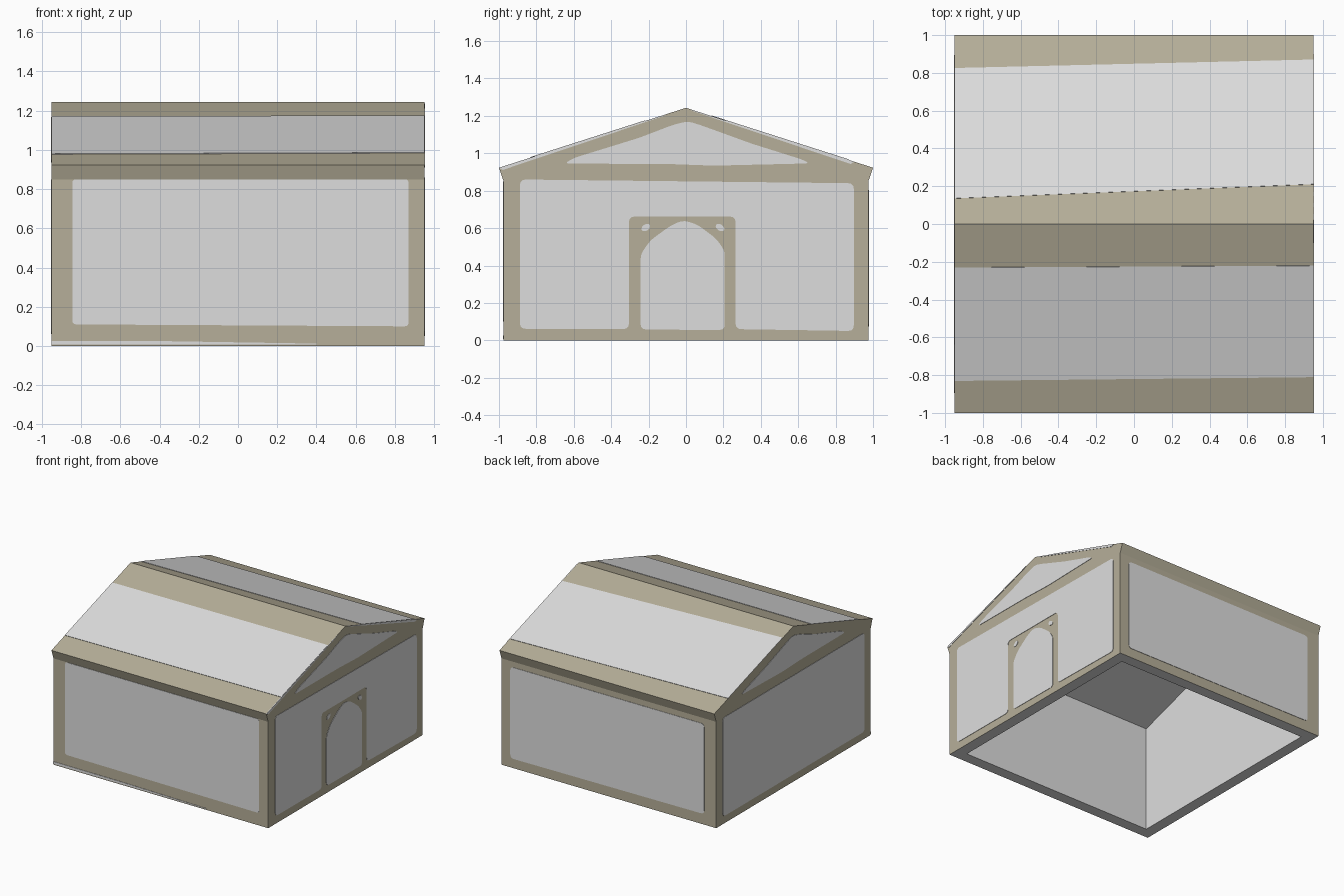
import bpy, bmesh, math
from mathutils import Vector

if "Cube" in bpy.data.objects:
    bpy.data.objects.remove(bpy.data.objects["Cube"])


def material(name, rgb):
    m = bpy.data.materials.new(name)
    m.diffuse_color = (*rgb, 1.0)
    m.use_nodes = True
    m.node_tree.nodes["Principled BSDF"].inputs["Base Color"].default_value = m.diffuse_color
    return m


TAN = material("tan trim", (0.47, 0.43, 0.32))
GREY = material("light grey panel", (0.73, 0.73, 0.73))

HX = 0.95                                   # half length along the ridge
EAVE, RIDGE = 0.923, 1.243
OUTER = [(-0.975, 0), (-0.975, 0.85), (-1, EAVE), (0, RIDGE),
         (1, EAVE), (0.975, 0.85), (0.975, 0)]
INNER = [(-0.885, 0), (-0.885, 0.85), (0, 1.13), (0.885, 0.85), (0.885, 0)]


def finish(bm, name, mats):
    bmesh.ops.recalc_face_normals(bm, faces=bm.faces[:])
    me = bpy.data.meshes.new(name)
    bm.to_mesh(me)
    bm.free()
    for m in mats:
        me.materials.append(m)
    ob = bpy.data.objects.new(name, me)
    bpy.context.collection.objects.link(ob)
    return ob


def rounded(pts, r):
    """Round every corner of a closed 2D outline."""
    out = []
    for i, p in enumerate(pts):
        p = Vector(p)
        a, b = Vector(pts[i - 1]) - p, Vector(pts[(i + 1) % len(pts)]) - p
        s = p + a.normalized() * min(r, a.length * 0.4)
        e = p + b.normalized() * min(r, b.length * 0.4)
        for t in (0, 0.33, 0.67, 1):
            out.append(s * (1 - t) ** 2 + p * 2 * t * (1 - t) + e * t * t)
    return out


def plate(name, pts, place, normal, mat=GREY, d=0.003):
    """Thin coloured plate; place() maps 2D points onto the surface."""
    bm = bmesh.new()
    n = Vector(normal).normalized() * d
    low = [bm.verts.new(Vector(place(*p)) - n) for p in pts]
    top = [bm.verts.new(Vector(place(*p)) + n) for p in pts]
    bm.faces.new(low)
    bm.faces.new(top)
    for i in range(len(pts)):
        j = (i + 1) % len(pts)
        bm.faces.new((low[i], low[j], top[j], top[i]))
    bmesh.ops.recalc_face_normals(bm, faces=bm.faces[:])
    bmesh.ops.triangulate(bm, faces=[f for f in bm.faces if len(f.verts) > 4])
    return finish(bm, name, [mat])


# Hollow shell, open underneath: tan outside, grey inside and on the rim
bm = bmesh.new()


def skin(profile, hx, index):
    ends = [[bm.verts.new((x, y, z)) for y, z in profile] for x in (-hx, hx)]
    faces = [bm.faces.new(e) for e in ends]
    for i in range(len(profile) - 1):
        faces.append(bm.faces.new((ends[0][i], ends[0][i + 1],
                                   ends[1][i + 1], ends[1][i])))
    for f in faces:
        f.material_index = index
    return ends[0][0], ends[0][-1], ends[1][-1], ends[1][0]


rim_out = skin(OUTER, HX, 0)
rim_in = skin(INNER, HX - 0.09, 1)
for i in range(4):
    j = (i + 1) % 4
    bm.faces.new((rim_out[i], rim_out[j], rim_in[j], rim_in[i])).material_index = 1
finish(bm, "house_shell", [TAN, GREY])


# Roof panels, slightly tapered as painted
def on_roof(x, y):
    return x, y, RIDGE - (RIDGE - EAVE) * abs(y)


for side, near, far in (("front", (-0.23, -0.22), (-0.83, -0.81)),
                        ("back", (0.135, 0.21), (0.825, 0.87))):
    s = -1 if side == "front" else 1
    plate(side + "_roof_panel",
          [(-HX, near[0]), (HX, near[1]), (HX, far[1]), (-HX, far[0])],
          on_roof, (0, s * (RIDGE - EAVE), 1))

# Long side wall panels
for side, s, z0, z1 in (("front", -1, 0.105, 0.85), ("back", 1, 0.08, 0.805)):
    plate(side + "_wall_panel",
          rounded([(-0.845, z0 + 0.005), (0.87, z0 - 0.005), (0.87, z1), (-0.845, z1)],
                  0.03 if s > 0 else 0.02),
          lambda x, z, s=s: (x, s * 0.975, z), (0, s, 0))
plate("front_base_strip", [(-HX, 0.008), (0.4, 0.008), (0.4, 0.012), (-0.34, 0.024), (-HX, 0.026)],
      lambda x, z: (x, -0.975, z), (0, -1, 0))


# End walls
def right(y, z):
    return HX, y, z


def left(y, z):
    return -HX, y, z


gable = rounded([(-0.65, 0.945), (-0.1, 0.943), (0.15, 0.934), (0.66, 0.946),
                 (0.62, 0.967), (0.35, 1.052), (0.08, 1.15), (0.01, 1.172),
                 (-0.07, 1.152), (-0.25, 1.083), (-0.6, 0.975)], 0.03)
plate("right_gable_panel", gable, right, (1, 0, 0))
plate("left_gable_panel", gable, left, (-1, 0, 0))
plate("left_wall_panel",
      rounded([(-0.895, 0.06), (0.895, 0.06), (0.895, 0.85), (-0.895, 0.85)], 0.03),
      left, (-1, 0, 0))

# Door wall: the panel is notched around the tan door surround
plate("right_wall_panel",
      rounded([(-0.888, 0.062), (-0.305, 0.06), (-0.305, 0.662), (0.265, 0.662),
               (0.265, 0.06), (0.897, 0.05), (0.897, 0.84), (-0.888, 0.86)], 0.03),
      right, (1, 0, 0))
plate("door_opening_panel",
      rounded([(-0.243, 0.058), (0.207, 0.055), (0.207, 0.48), (0.16, 0.545),
               (0.06, 0.62), (-0.015, 0.642), (-0.08, 0.615), (-0.19, 0.535),
               (-0.243, 0.46)], 0.03),
      right, (1, 0, 0))
for name, cy, tilt in (("left", -0.215, 0.6), ("right", 0.182, -0.6)):
    spot = []
    for k in range(12):
        a = math.tau * k / 12
        u, v = 0.026 * math.cos(a), 0.017 * math.sin(a)
        spot.append((cy + u * math.cos(tilt) - v * math.sin(tilt),
                     0.603 + u * math.sin(tilt) + v * math.cos(tilt)))
    plate("door_spandrel_" + name, spot, right, (1, 0, 0))


# Pale roof edge showing on the door end
def roof_z(y):
    return RIDGE - (RIDGE - EAVE) * abs(y)


for name, a, b in (("front", -1.0, -0.1), ("back", 0.02, 0.9)):
    plate(name + "_roof_edge",
          [(a, roof_z(a)), (a + 0.02, roof_z(a) - 0.012), (b - 0.02, roof_z(b) - 0.012),
           (b, roof_z(b))], right, (1, 0, 0))
